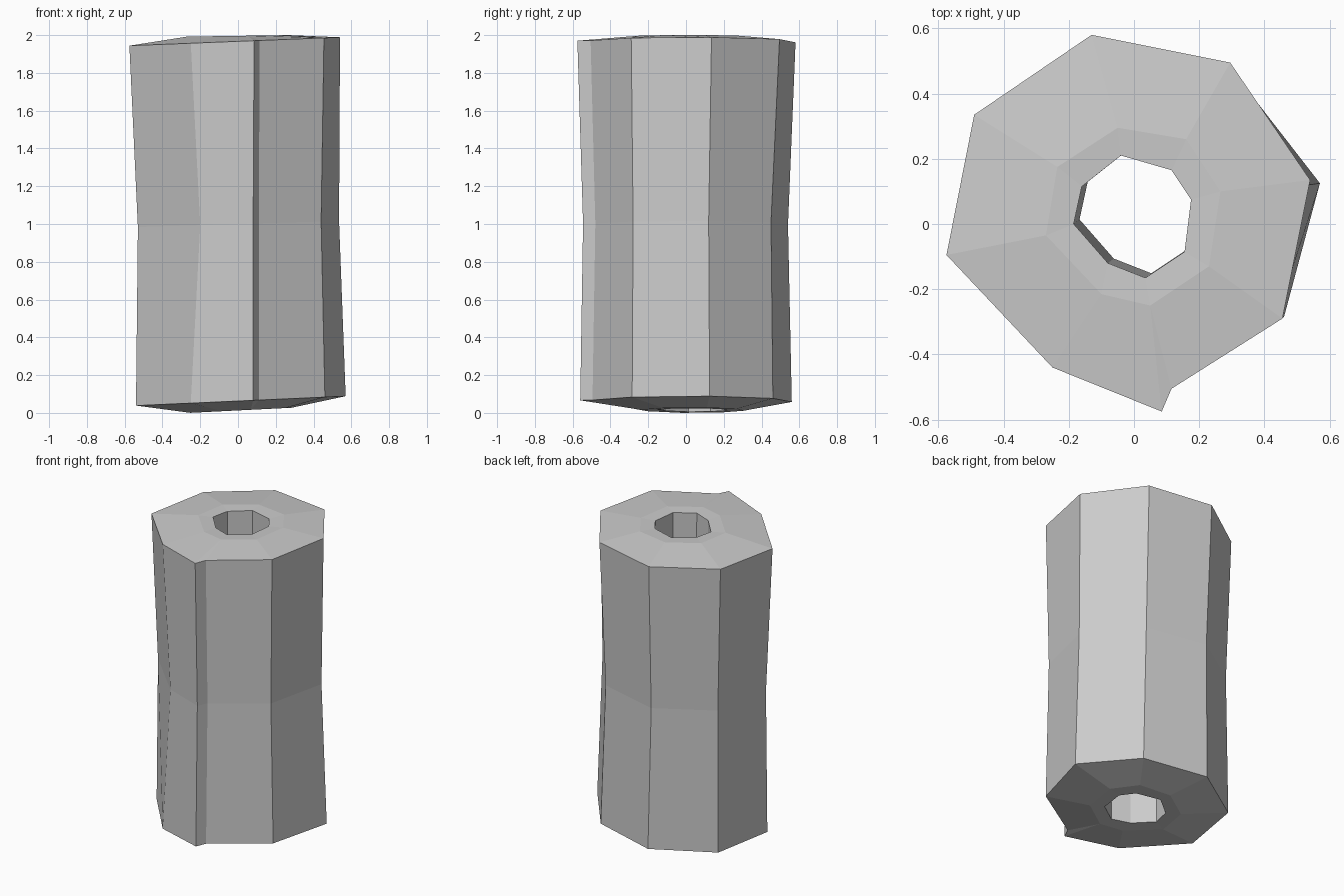
import bpy
import bmesh

old_cube = bpy.data.objects.get("Cube")
if old_cube:
    bpy.data.objects.remove(old_cube, do_unlink=True)

# Single plain grey for the whole roll
grey = bpy.data.materials.new("plain_grey")
grey.use_nodes = True
colour = (0.6, 0.6, 0.6, 1)
grey.diffuse_color = colour
shader = next(n for n in grey.node_tree.nodes if n.type == "BSDF_PRINCIPLED")
shader.inputs["Base Color"].default_value = colour

# Uneven cross-sections, clockwise from the back; the wrapped end makes a small step
outer_top = [(-.13, .58), (.295, .495), (.54, .135), (.455, -.29), (.115, -.505),
             (.085, -.575), (-.25, -.44), (-.575, -.095), (-.49, .335)]
outer_middle = [(-.12, .54), (.28, .45), (.535, .12), (.44, -.28), (.11, -.48),
                (.08, -.545), (-.2, -.43), (-.53, -.09), (-.46, .32)]
outer_bottom = [(-.11, .56), (.31, .46), (.57, .125), (.46, -.285), (.11, -.495),
                (.08, -.56), (-.25, -.44), (-.54, -.09), (-.47, .33)]
collar = [(-.05, .295), (.16, .26), (.265, .1), (.23, -.13), (.05, -.25),
          (.05, -.25), (-.1, -.215), (-.27, -.035), (-.235, .175)]
hole = [(-.04, .21), (.115, .165), (.175, .075), (.155, -.085), (.035, -.165),
        (.035, -.165), (-.08, -.12), (-.185, 0), (-.16, .115)]


def shifted(points, dx, dy):
    return [(x + dx, y + dy) for x, y in points]


def add_ring(bm, points, height, tilt):
    """Place a cross-section on a plane that rises with x."""
    return [bm.verts.new((x, y, height + tilt * x)) for x, y in points]


def bridge(bm, first, second):
    """Join two neighbouring rings with quads."""
    count = len(first)
    for i in range(count):
        j = (i + 1) % count
        bm.faces.new((first[i], first[j], second[j], second[i]))


# Closed loop of rings: outer wall, top cap, bore, bottom cap
bm = bmesh.new()
rings = [
    add_ring(bm, outer_bottom, .063, .045),
    add_ring(bm, outer_middle, 1, .03),
    add_ring(bm, outer_top, 1.967, .04),
    add_ring(bm, collar, 1.996, .015),
    add_ring(bm, hole, 1.992, .015),
    add_ring(bm, shifted(hole, .018, .014), .014, .05),
    add_ring(bm, shifted(collar, .018, .01), .013, .05),
]
for lower, upper in zip(rings, rings[1:] + rings[:1]):
    bridge(bm, lower, upper)

# Merge the doubled inner points beside the step
bmesh.ops.remove_doubles(bm, verts=bm.verts, dist=.001)
bmesh.ops.recalc_face_normals(bm, faces=bm.faces)

mesh = bpy.data.meshes.new("hollow_roll")
bm.to_mesh(mesh)
bm.free()
mesh.materials.append(grey)
roll = bpy.data.objects.new("hollow_roll", mesh)
bpy.context.collection.objects.link(roll)
